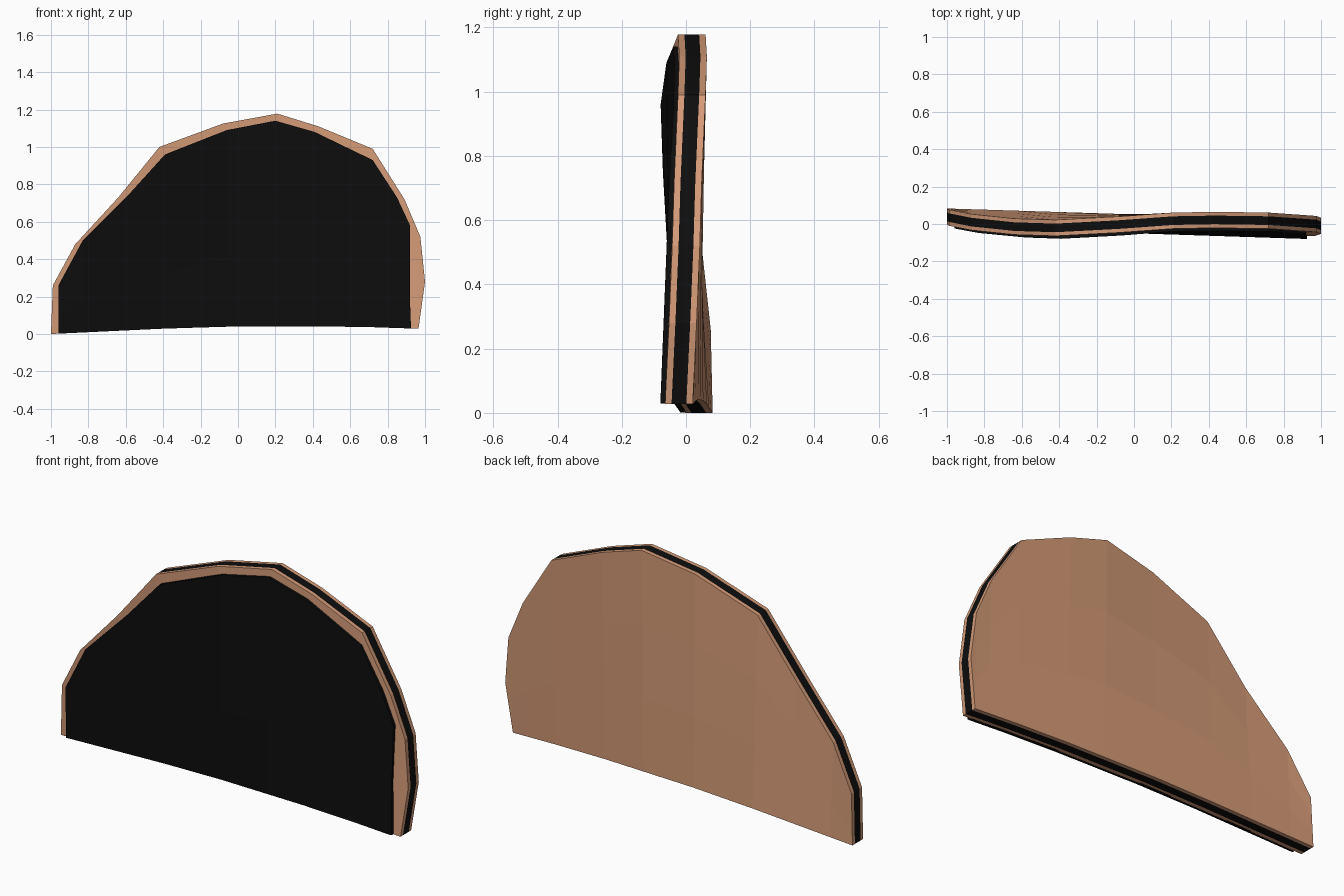
import bpy
import bmesh

cube = bpy.data.objects.get("Cube")
if cube:
    bpy.data.objects.remove(cube, do_unlink=True)


def make_material(name, color):
    mat = bpy.data.materials.new(name)
    mat.use_nodes = True
    mat.diffuse_color = color
    mat.node_tree.nodes["Principled BSDF"].inputs["Base Color"].default_value = color
    return mat


tan = make_material("tan", (0.66, 0.325, 0.185, 1))
black = make_material("black", (0.004, 0.004, 0.004, 1))

# Arched rims, left to right, as (x, z); both share one wavy depth per point
slab_rim = [(-1, 0), (-.99, .26), (-.87, .48), (-.64, .73), (-.42, 1),
            (-.08, 1.125), (.21, 1.178), (.43, 1.11), (.72, .99),
            (.89, .72), (.975, .52), (1, .28), (.965, .028)]
panel_rim = [(-.96, .005), (-.96, .26), (-.83, .5), (-.58, .75), (-.39, .96),
             (-.06, 1.09), (.2, 1.14), (.41, 1.08), (.72, .93),
             (.85, .73), (.92, .58), (.915, .3), (.925, .032)]
rim_depth = [.04, .034, .01, -.014, -.021, -.003, .018, .022, .018,
             .006, 0, -.01, -.022]
bottom_edge = [(-1, 0), (-.2, .038), (.55, .042), (.965, .028)]


def bottom_z(x):
    """Height of the slightly bowed bottom edge."""
    for (xa, za), (xb, zb) in zip(bottom_edge, bottom_edge[1:]):
        if x <= xb:
            return za + (zb - za) * (x - xa) / (xb - xa)
    return bottom_edge[-1][1]


def layered_plate(name, rim, start, bands, materials, rows=3):
    """Wavy sheet thickened towards the back; bands are (thickness, material)."""
    bm = bmesh.new()
    left, right = rim[0][0], rim[-1][0]
    columns = []
    for (x, z), depth in zip(rim, rim_depth):
        # foot of this column on the bottom edge
        f = min(max((x - left) / (right - left), 0), 1)
        foot_x = left + f * (right - left)
        foot_y = rim_depth[0] + f * (rim_depth[-1] - rim_depth[0])
        foot_z = bottom_z(foot_x)
        column = []
        for r in range(rows + 1):
            t = r / rows
            column.append(bm.verts.new((foot_x + (x - foot_x) * t,
                                        foot_y + (depth - foot_y) * t + start,
                                        foot_z + (z - foot_z) * t)))
        columns.append(column)
    for a, b in zip(columns, columns[1:]):
        for r in range(rows):
            bm.faces.new((a[r], b[r], b[r + 1], a[r + 1]))
    bmesh.ops.remove_doubles(bm, verts=bm.verts, dist=0.002)
    for face in bm.faces:
        face.material_index = bands[0][1]

    # back sheet
    sheet = bm.verts[:] + bm.edges[:] + bm.faces[:]
    edge = [e for e in bm.edges if e.is_boundary]
    copy = bmesh.ops.duplicate(bm, geom=sheet)["geom"]
    total = sum(thickness for thickness, _ in bands)
    for item in copy:
        if isinstance(item, bmesh.types.BMVert):
            item.co.y += total
        elif isinstance(item, bmesh.types.BMFace):
            item.material_index = bands[-1][1]

    # coloured bands around the edge
    for thickness, index in bands:
        geom = bmesh.ops.extrude_edge_only(bm, edges=edge)["geom"]
        verts = [g for g in geom if isinstance(g, bmesh.types.BMVert)]
        for face in [g for g in geom if isinstance(g, bmesh.types.BMFace)]:
            face.material_index = index
        for v in verts:
            v.co.y += thickness
        new = set(verts)
        edge = [g for g in geom if isinstance(g, bmesh.types.BMEdge)
                and g.verts[0] in new and g.verts[1] in new]
    bmesh.ops.remove_doubles(bm, verts=bm.verts, dist=0.0005)
    bmesh.ops.recalc_face_normals(bm, faces=bm.faces)

    mesh = bpy.data.meshes.new(name)
    bm.to_mesh(mesh)
    bm.free()
    for mat in materials:
        mesh.materials.append(mat)
    obj = bpy.data.objects.new(name, mesh)
    bpy.context.collection.objects.link(obj)
    return obj


# Main slab with a dark stripe running round its edge
layered_plate("striped_slab", slab_rim, -0.043,
              [(0.02, 0), (0.046, 1), (0.02, 0)], [tan, black])
# Thin dark panel on the front
layered_plate("front_panel", panel_rim, -0.058, [(0.02, 0)], [black])
